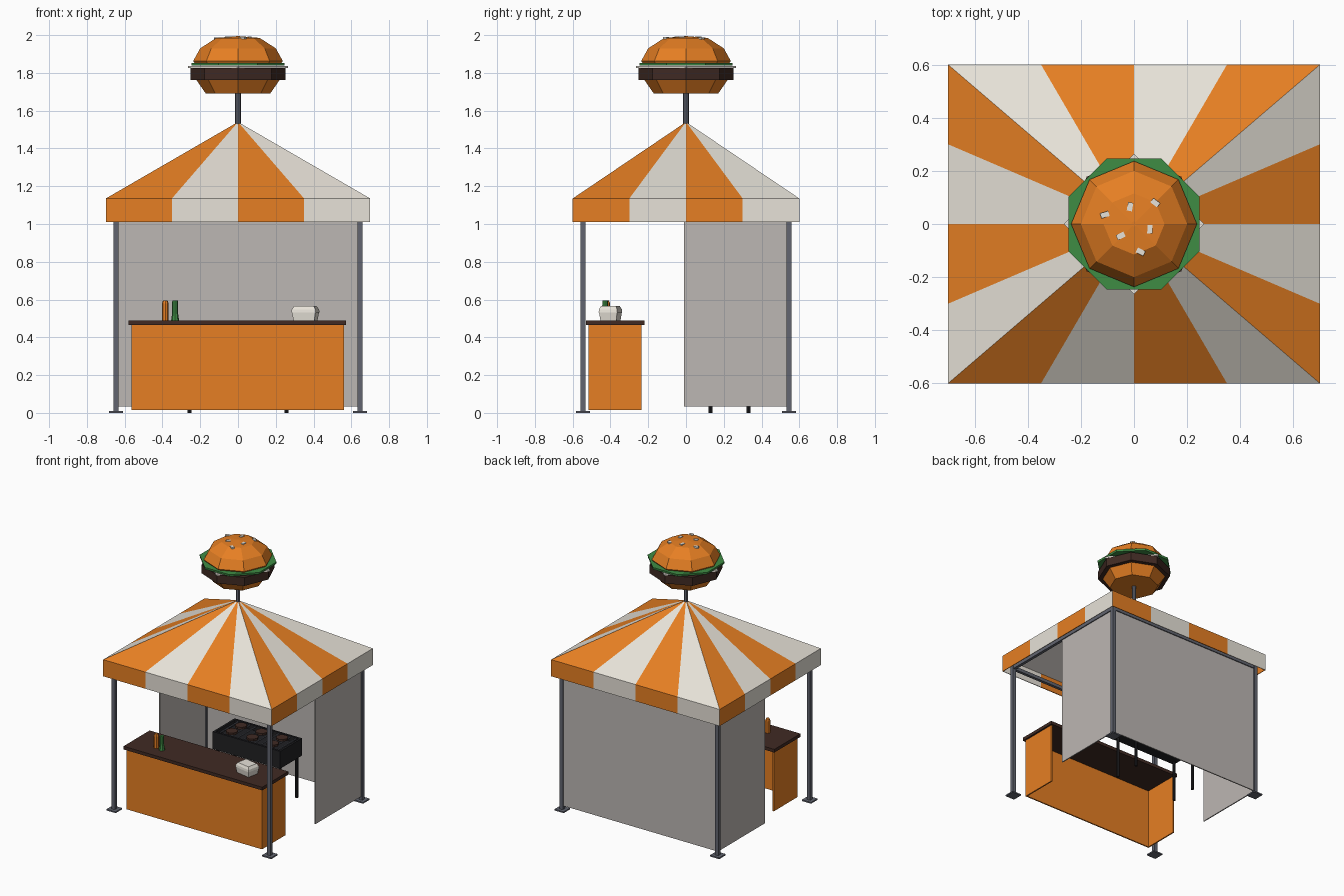
import bpy, bmesh, math
from mathutils import Matrix, Vector

if "Cube" in bpy.data.objects:
    bpy.data.objects.remove(bpy.data.objects["Cube"])


def material(name, r, g, b):
    m = bpy.data.materials.new(name)
    lin = [((c / 255 + 0.055) / 1.055) ** 2.4 for c in (r, g, b)]
    m.diffuse_color = (*lin, 1)
    m.use_nodes = True
    m.node_tree.nodes["Principled BSDF"].inputs["Base Color"].default_value = m.diffuse_color
    return m


ORANGE = material("orange", 230, 127, 35)
WHITE = material("off white", 233, 228, 218)
GREY = material("canvas grey", 188, 183, 179)
STEEL = material("steel", 98, 101, 112)
BROWN = material("dark brown", 64, 42, 35)
GREEN = material("green", 62, 140, 68)
BLACK = material("black", 32, 32, 35)


def finish(bm, name, *mats):
    me = bpy.data.meshes.new(name)
    bm.to_mesh(me)
    bm.free()
    ob = bpy.data.objects.new(name, me)
    for m in mats:
        me.materials.append(m)
    bpy.context.collection.objects.link(ob)
    return ob


def box(name, mat, x0, x1, y0, y1, z0, z1):
    bm = bmesh.new()
    bmesh.ops.create_cube(bm, size=1)
    for v in bm.verts:
        v.co = Vector(((x0 + x1) / 2 + v.co.x * (x1 - x0),
                       (y0 + y1) / 2 + v.co.y * (y1 - y0),
                       (z0 + z1) / 2 + v.co.z * (z1 - z0)))
    return finish(bm, name, mat)


def lathe(name, mat, profile, sides, x=0, y=0, turn=0.0):
    """Faceted solid from (radius, z) rings, capped at both ends."""
    bm = bmesh.new()
    rings = []
    for r, z in profile:
        rings.append([bm.verts.new((x + r * math.cos(turn + math.tau * i / sides),
                                    y + r * math.sin(turn + math.tau * i / sides), z))
                      for i in range(sides)])
    for a, b in zip(rings, rings[1:]):
        for i in range(sides):
            j = (i + 1) % sides
            bm.faces.new((a[i], a[j], b[j], b[i]))
    bm.faces.new(rings[0][::-1])
    bm.faces.new(rings[-1])
    return finish(bm, name, mat)


# Striped canopy: sixteen wedges plus a hanging valance
def perimeter(hx, hy):
    c = [(-hx, -hy), (hx, -hy), (hx, hy), (-hx, hy)]
    return [Vector(c[k]).lerp(Vector(c[(k + 1) % 4]), t / 4)
            for k in range(4) for t in range(4)]


bm = bmesh.new()
pts = perimeter(0.70, 0.60)
apex = bm.verts.new((0, 0, 1.54))
eave = [bm.verts.new((p.x, p.y, 1.135)) for p in pts]
hem = [bm.verts.new((p.x, p.y, 1.01)) for p in pts]
for i in range(16):
    j = (i + 1) % 16
    for f in (bm.faces.new((eave[i], eave[j], apex)),
              bm.faces.new((hem[i], hem[j], eave[j], eave[i]))):
        f.material_index = i % 2
canopy = finish(bm, "striped_canopy", ORANGE, WHITE)
mod = canopy.modifiers.new("thickness", "SOLIDIFY")
mod.thickness = 0.006
mod.offset = -1

# Grey lining under the canopy
bm = bmesh.new()
top = bm.verts.new((0, 0, 1.515))
low = [bm.verts.new((sx * 0.69, sy * 0.59, 1.115))
       for sx, sy in ((-1, -1), (1, -1), (1, 1), (-1, 1))]
for i in range(4):
    bm.faces.new((low[(i + 1) % 4], low[i], top))
finish(bm, "canopy_lining", GREY)

# Steel frame: posts, foot plates and top rails
PX, PY = 0.646, 0.545
for sx in (-1, 1):
    for sy in (-1, 1):
        x, y = sx * PX, sy * PY
        box("frame_post", STEEL, x - .014, x + .014, y - .014, y + .014, 0, 1.13)
        box("foot_plate", STEEL, x - .038, x + .038, y - .038, y + .038, 0, .01)
for s in (-1, 1):
    box("long_rail", STEEL, -PX, PX, s * PY - .011, s * PY + .011, 1.02, 1.045)
    box("short_rail", STEEL, s * PX - .011, s * PX + .011, -PY, PY, 1.02, 1.045)

# Canvas walls
box("back_wall", GREY, -.64, .64, PY - .004, PY + .004, .035, 1.03)
for s in (-1, 1):
    box("side_wall", GREY, s * PX - .004, s * PX + .004, -.01, .54, .035, 1.03)

# Counter: three panels open to the back, with a dark top
box("counter_front", ORANGE, -.565, .56, -.515, -.505, .015, .466)
for x in (-.565, .55):
    box("counter_side", ORANGE, x, x + .01, -.515, -.235, .015, .466)
box("counter_top", BROWN, -.58, .572, -.53, -.22, .466, .49)

# Sauce bottles
lathe("orange_bottle", ORANGE, [(.018, .49), (.018, .58), (.012, .595)], 8, -.385, -.42)
lathe("green_bottle", GREEN, [(.021, .49), (.016, .525), (.015, .595)], 8, -.333, -.428)

# Takeaway carton: tapered base and slightly larger lid
for name, prof in (("carton_base", [(.076, .49), (.086, .532)]),
                   ("carton_lid", [(.089, .532), (.086, .548), (.07, .566)])):
    ob = lathe(name, WHITE, prof, 4, turn=math.pi / 4)
    ob.data.transform(Matrix.Translation((.357, -.4, 0)) @ Matrix.Rotation(-.2, 4, 'Z')
                      @ Matrix.Diagonal((1.05, .8, 1, 1)))

# Grill: hollow tray, legs, bars and cooking patties
box("grill_floor", BLACK, -.28, .28, .10, .36, .31, .40)
for s in (0, 1):
    box("grill_long_rim", BLACK, -.28, .28, .10 + s * .245, .115 + s * .245, .31, .44)
    box("grill_short_rim", BLACK, -.28 + s * .545, -.265 + s * .545, .10, .36, .31, .44)
for x in (-.257, .257):
    for y in (.13, .33):
        lathe("grill_leg", BLACK, [(.011, 0), (.011, .32)], 8, x, y)
for i in range(11):
    x = -.24 + i * .048
    box("grill_bar", STEEL, x - .004, x + .004, .11, .35, .426, .434)
for x in (-.17, 0, .17):
    for y in (.17, .28):
        lathe("cooking_patty", BROWN, [(.042, .434), (.042, .45)], 8, x, y)

# Rooftop burger sign
lathe("sign_pole", STEEL, [(.015, 1.49), (.015, 1.71)], 8)
lathe("bottom_bun", ORANGE, [(.17, 1.69), (.222, 1.765)], 8)
lathe("sign_patty", BROWN, [(.252, 1.762), (.252, 1.825)], 8)
lathe("cheese_slice", WHITE, [(.264, 1.825), (.264, 1.837)], 4)
lathe("lettuce", GREEN, [(.266, 1.838), (.268, 1.853)], 8, turn=math.pi / 8)
lathe("top_bun", ORANGE, [(.225, 1.845), (.237, 1.863), (.2, 1.93),
                          (.115, 1.985), (.01, 1.994)], 8)

# Sesame seeds scattered on the bun
for i, (x, y) in enumerate([(-.11, .035), (-.015, .065), (.08, .08),
                            (-.05, -.045), (.06, -.02), (.025, -.105)]):
    r = math.hypot(x, y)
    z = 1.993 - .08 * r if r < .108 else 1.984 - .3 * (r - .108)
    seed = box("sesame_seed", WHITE, -.016, .016, -.01, .01, -.006, .006)
    seed.data.transform(Matrix.Translation((x, y, z)) @ Matrix.Rotation(.3 + i * 1.1, 4, 'Z'))
